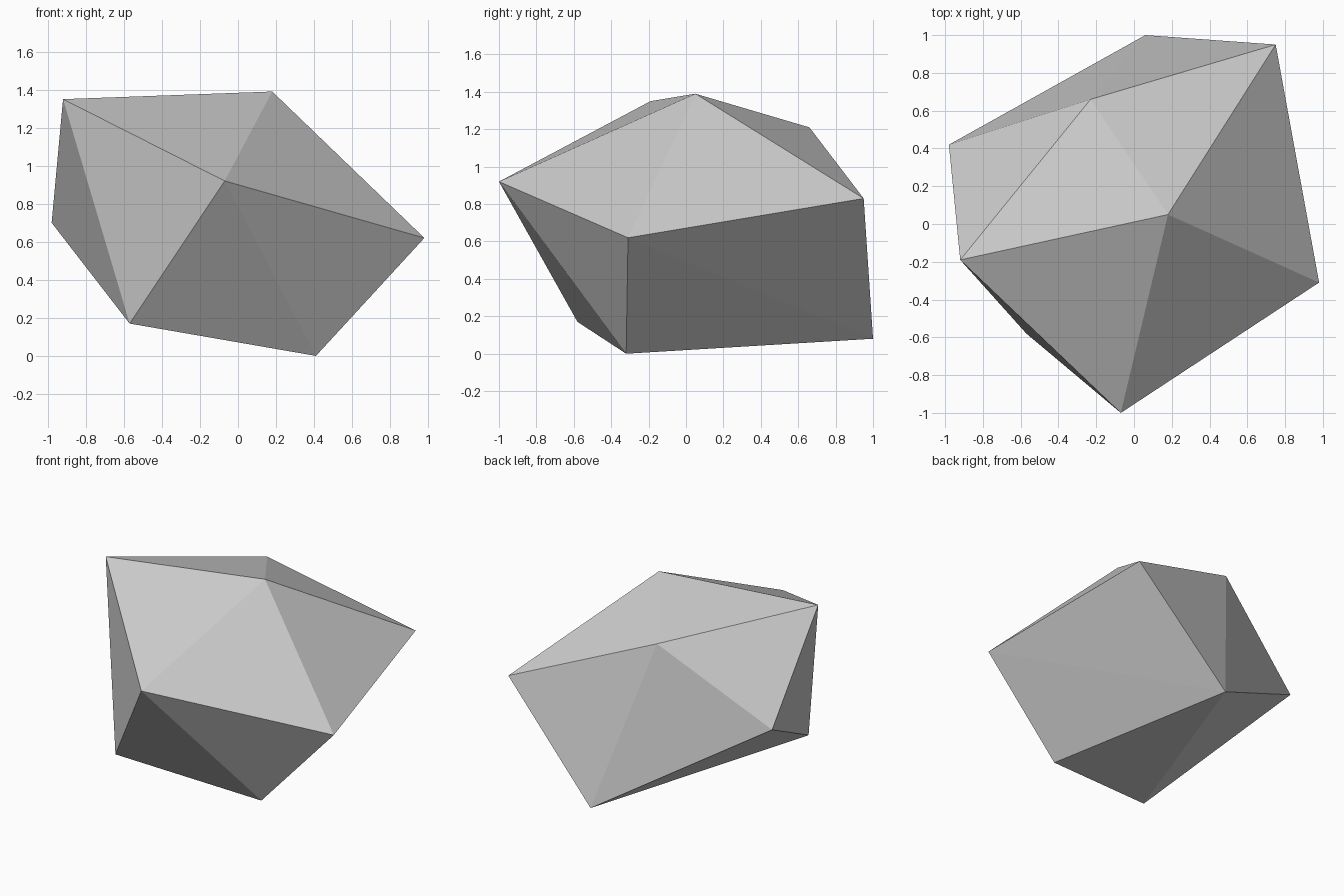
import bpy
import bmesh

cube = bpy.data.objects.get("Cube")
if cube:
    bpy.data.objects.remove(cube, do_unlink=True)

# Stone colour
stone = bpy.data.materials.new("stone grey")
stone.use_nodes = True
grey = (0.6, 0.6, 0.6, 1.0)
stone.diffuse_color = grey
shader = next(n for n in stone.node_tree.nodes if n.type == "BSDF_PRINCIPLED")
shader.inputs["Base Color"].default_value = grey
shader.inputs["Roughness"].default_value = 0.9

# Corners of the rock, from the crown down to the base
crown = [(-0.92, -0.19, 1.35), (0.18, 0.05, 1.39), (-0.23, 0.66, 1.21)]
girdle = [(0.98, -0.31, 0.62), (-0.07, -1.0, 0.92),
          (-0.98, 0.42, 0.70), (0.75, 0.95, 0.83)]
base = [(-0.57, -0.58, 0.17), (0.41, -0.32, 0.0), (0.06, 1.0, 0.08)]

# Faceted rock: flat faces stretched over the corners
bm = bmesh.new()
for corner in crown + girdle + base:
    bm.verts.new(corner)
bmesh.ops.convex_hull(bm, input=bm.verts[:])
bmesh.ops.recalc_face_normals(bm, faces=bm.faces[:])
for face in bm.faces:
    face.smooth = False

mesh = bpy.data.meshes.new("rock")
bm.to_mesh(mesh)
bm.free()
mesh.materials.append(stone)
rock = bpy.data.objects.new("rock", mesh)
bpy.context.collection.objects.link(rock)
